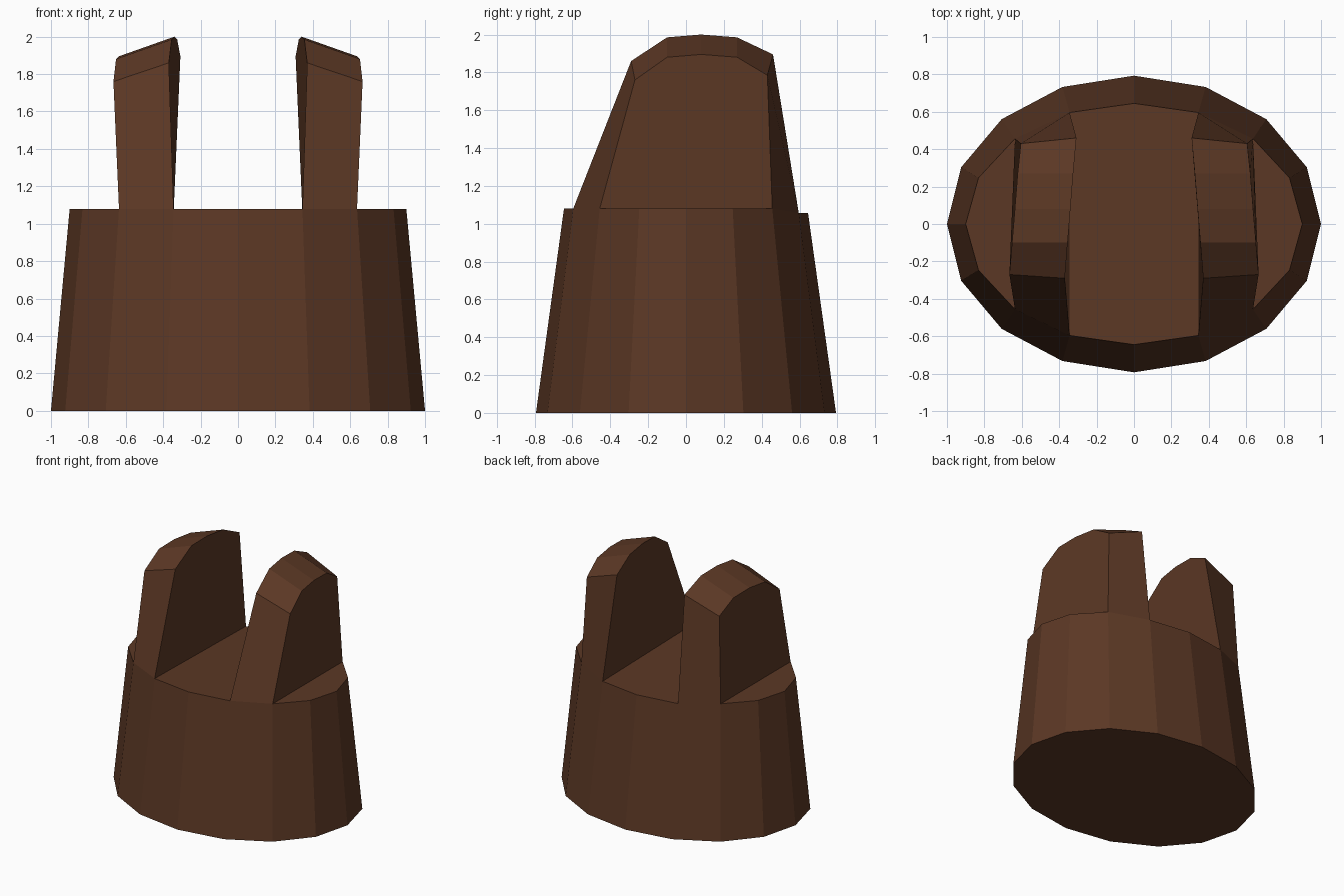
import bpy, bmesh, math

if "Cube" in bpy.data.objects:
    bpy.data.objects.remove(bpy.data.objects["Cube"])

brown = bpy.data.materials.new("dark brown")
brown.diffuse_color = (0.105, 0.039, 0.018, 1)
brown.use_nodes = True
brown.node_tree.nodes["Principled BSDF"].inputs["Base Color"].default_value = brown.diffuse_color

N = 16
bm = bmesh.new()


def ring(rx, ry, height):
    pts = [(math.cos(2 * math.pi * i / N), math.sin(2 * math.pi * i / N)) for i in range(N)]
    return [bm.verts.new((rx * c, ry * s, height(s))) for c, s in pts]


# Tapered oval base; the back of the rim sits slightly lower
low = ring(1.0, 0.793, lambda s: 0)
top = ring(0.9, 0.645, lambda s: 1.057 if s > 0.9 else 1.08)
bm.faces.new(low[::-1])
for i in range(N):
    j = (i + 1) % N
    bm.faces.new((low[i], low[j], top[j], top[i]))

# Rim top: floor between the prongs and a ledge outside each prong
bm.faces.new([top[i] for i in (3, 4, 5, 11, 12, 13)])
bm.faces.new([top[i] for i in (14, 15, 0, 1, 2)])
bm.faces.new([top[i] for i in (6, 7, 8, 9, 10)])

# Prong crest, front to back: (x, y, z) on the inner and outer side
inner = [(0.37, -0.29, 1.86), (0.355, -0.10, 1.985), (0.34, 0.08, 2.0),
         (0.325, 0.27, 1.985), (0.308, 0.46, 1.895)]
outer = [(0.666, -0.27, 1.76), (0.652, -0.10, 1.88), (0.637, 0.08, 1.895),
         (0.622, 0.27, 1.88), (0.605, 0.43, 1.785)]


def prong(side, in_front, out_front, out_back, in_back):
    a = [bm.verts.new((side * x, y, z)) for x, y, z in inner]
    b = [bm.verts.new((side * x, y, z)) for x, y, z in outer]
    for i in range(4):
        bm.faces.new((a[i], b[i], b[i + 1], a[i + 1]))
    bm.faces.new([in_front] + a + [in_back])
    bm.faces.new([out_front] + b + [out_back])
    bm.faces.new((in_front, out_front, b[0], a[0]))
    bm.faces.new((in_back, out_back, b[4], a[4]))


prong(1, top[13], top[14], top[2], top[3])
prong(-1, top[11], top[10], top[6], top[5])

bmesh.ops.recalc_face_normals(bm, faces=bm.faces)
mesh = bpy.data.meshes.new("forked_stump")
bm.to_mesh(mesh)
bm.free()
mesh.materials.append(brown)
bpy.context.collection.objects.link(bpy.data.objects.new("forked_stump", mesh))
